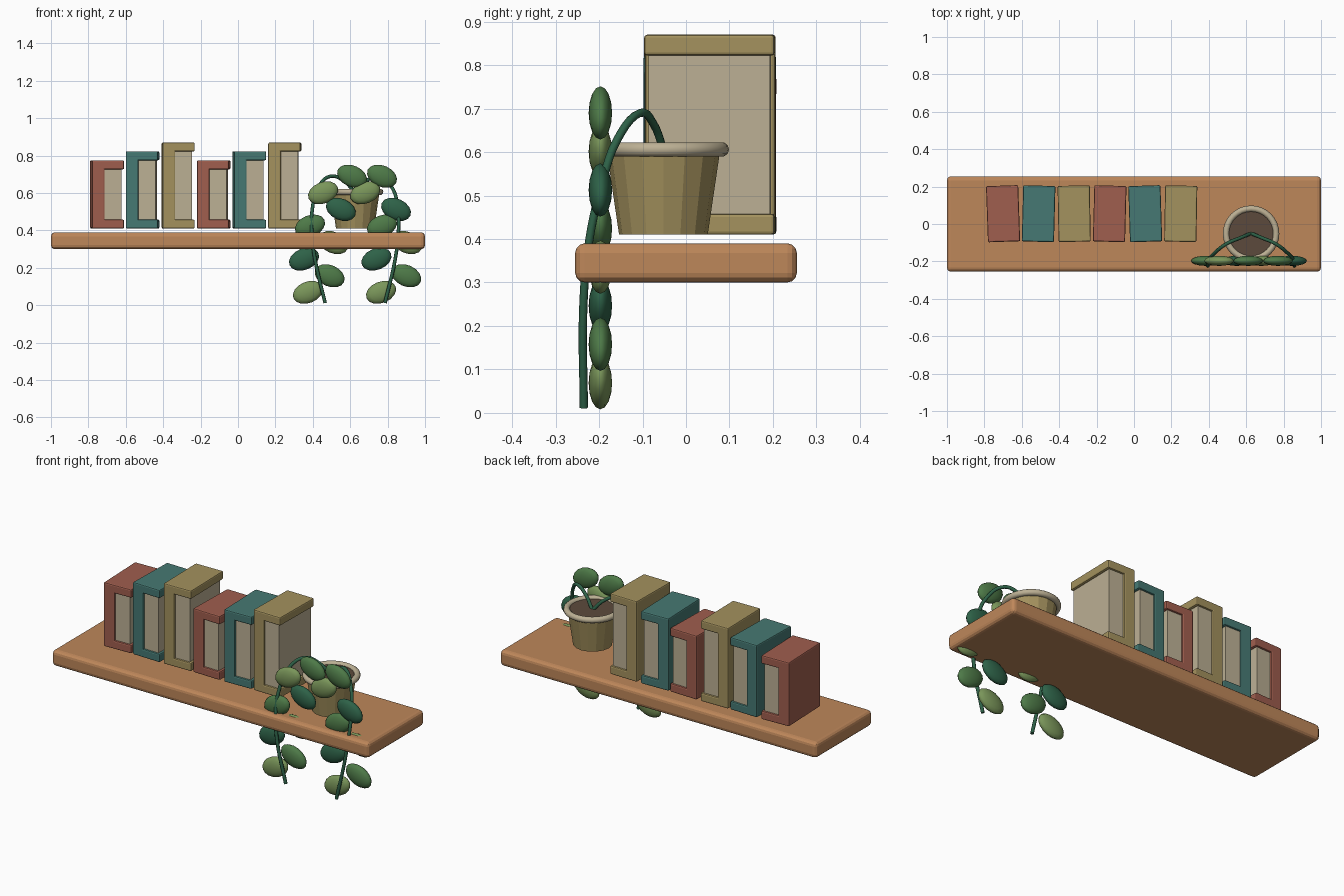
import bpy
from math import radians
from mathutils import Vector

cube = bpy.data.objects.get("Cube")
if cube:
    bpy.data.objects.remove(cube, do_unlink=True)


def material(name, r, g, b):
    lin = [((c / 255 + 0.055) / 1.055) ** 2.4 for c in (r, g, b)] + [1.0]
    m = bpy.data.materials.new(name)
    m.use_nodes = True
    m.diffuse_color = lin
    m.node_tree.nodes["Principled BSDF"].inputs["Base Color"].default_value = lin
    return m


WOOD = material("warm wood", 190, 135, 90)
RED = material("brick red", 160, 94, 78)
TEAL = material("muted teal", 70, 121, 115)
OLIVE = material("olive tan", 164, 146, 94)
PAPER = material("paper cream", 188, 176, 148)
SOIL = material("dark soil", 92, 74, 60)
LIGHT = material("light leaf green", 122, 150, 90)
MID = material("mid leaf green", 78, 122, 72)
DARK = material("dark leaf green", 46, 98, 72)


def finish(name, mat, smooth=None):
    ob = bpy.context.object
    ob.name = name
    ob.data.materials.append(mat)
    if smooth:
        bpy.ops.object.shade_smooth_by_angle(angle=radians(smooth))
    return ob


def box(name, lo, hi, mat, bevel=0.0, segments=2):
    lo, hi = Vector(lo), Vector(hi)
    bpy.ops.mesh.primitive_cube_add(size=1)
    ob = finish(name, mat)
    for v in ob.data.vertices:
        v.co = (lo + hi) / 2 + v.co * (hi - lo)
    if bevel:
        mod = ob.modifiers.new("rounded edges", "BEVEL")
        mod.width, mod.segments = bevel, segments
    return ob


# Shelf board
box("shelf_board", (-1, -0.255, 0.30), (1, 0.255, 0.39), WOOD, 0.022, 3)

# Books: spine, top and bottom covers, page block; each turned slightly
styles = [(RED, 0.365), (TEAL, 0.413), (OLIVE, 0.46)]
turns = (2, -1.5, 1, -1.5, 1.8, -1)
for i, turn in enumerate(turns):
    mat, h = styles[i % 3]
    w, d, t = 0.086, 0.15, 0.048
    parts = [
        box(f"book_spine_{i + 1}", (-w, -d, 0), (-0.018, d, h), mat, 0.007),
        box(f"book_bottom_cover_{i + 1}", (-w, -d, 0), (w, d, t), mat, 0.007),
        box(f"book_top_cover_{i + 1}", (-w, -d, h - t), (w, d, h), mat, 0.007),
        box(f"book_pages_{i + 1}", (-0.03, 0.01 - d, t / 2),
            (w - 0.014, d - 0.01, h - t / 2), PAPER),
    ]
    for ob in parts:
        ob.location = (-0.70 + 0.19 * i, 0.055, 0.41)
        ob.rotation_euler.z = radians(turn)

# Plant pot: tapered body, rounded rim, soil
PX, PY = 0.626, -0.052
bpy.ops.mesh.primitive_cone_add(vertices=16, radius1=0.102, radius2=0.13,
                                depth=0.19, location=(PX, PY, 0.505))
finish("pot_body", OLIVE)
bpy.ops.mesh.primitive_torus_add(major_radius=0.134, minor_radius=0.017, major_segments=32,
                                 minor_segments=10, location=(PX, PY, 0.606))
finish("pot_rim", PAPER, 60)
bpy.ops.mesh.primitive_cylinder_add(vertices=32, radius=0.122, depth=0.016,
                                    location=(PX, PY, 0.602))
finish("pot_soil", SOIL)

# Trailing vines: mirrored about the pot centre
path = [(0, -0.05, 0.60), (0.06, -0.075, 0.665), (0.13, -0.105, 0.69), (0.20, -0.16, 0.625),
        (0.228, -0.195, 0.52), (0.232, -0.222, 0.40), (0.215, -0.236, 0.25), (0.16, -0.235, 0.012)]
for side, name in ((-1, "right_vine"), (1, "left_vine")):
    curve = bpy.data.curves.new(name, "CURVE")
    curve.dimensions = "3D"
    curve.bevel_depth = 0.0095
    curve.bevel_resolution = 2
    curve.resolution_u = 5
    curve.use_fill_caps = True
    spline = curve.splines.new("BEZIER")
    spline.bezier_points.add(len(path) - 1)
    for p, (x, y, z) in zip(spline.bezier_points, path):
        p.co = (PX + side * x, y, z)
        p.handle_left_type = p.handle_right_type = "AUTO"
    curve.materials.append(DARK)
    bpy.context.collection.objects.link(bpy.data.objects.new(name, curve))

# Leaves: flattened spheres stepping down each vine, tilting alternately
right_leaf_x = (0.61, 0.455, 0.55, 0.385, 0.51, 0.353, 0.49, 0.374)
left_leaf_x = (0.77, 0.68, 0.845, 0.77, 0.905, 0.74, 0.90, 0.765)
for side, xs in (("right", right_leaf_x), ("left", left_leaf_x)):
    for i, x in enumerate(xs):
        bpy.ops.mesh.primitive_uv_sphere_add(segments=16, ring_count=8, radius=1)
        ob = finish(f"{side}_leaf_{i + 1}", (MID, LIGHT, DARK)[i % 3], 50)
        for v in ob.data.vertices:
            a, b, c = v.co
            v.co = (a * 0.084, -c * 0.027, b * 0.057)
        ob.location = (x, -0.197, 0.69 - 0.0887 * i)
        ob.rotation_euler.y = radians(24 if i % 2 == 0 else -22)
